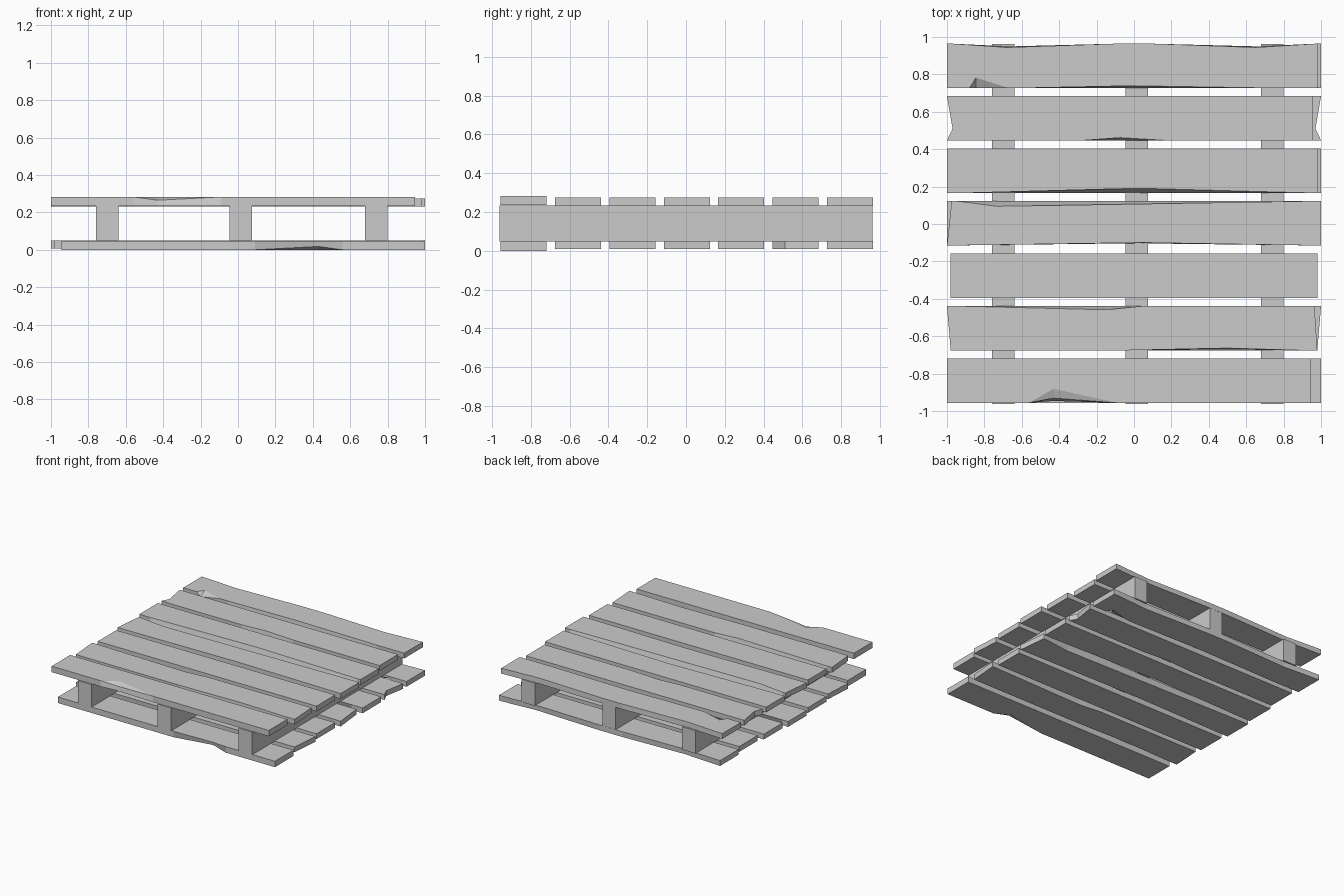
import bpy, bmesh
from mathutils import Matrix, Vector

cube = bpy.data.objects.get("Cube")
if cube:
    bpy.data.objects.remove(cube, do_unlink=True)

wood = bpy.data.materials.new("grey_wood")
wood.use_nodes = True
GREY = (0.6, 0.6, 0.6, 1)
wood.diffuse_color = GREY
wood.node_tree.nodes["Principled BSDF"].inputs["Base Color"].default_value = GREY

HEIGHT = 0.283
WIDTH = 0.237
PITCH = 0.2805


def add_object(name, bm):
    bmesh.ops.recalc_face_normals(bm, faces=bm.faces)
    mesh = bpy.data.meshes.new(name)
    bm.to_mesh(mesh)
    bm.free()
    mesh.materials.append(wood)
    obj = bpy.data.objects.new(name, mesh)
    bpy.context.scene.collection.objects.link(obj)
    return obj


def plank(name, y, left, right, z0, z1, front=(), back=(), flip=False):
    """Board with worn edges. Ends list (x, fraction of width) front to back.
    Wear is (x start, x middle, x end, recess at top, recess at bottom, drop, splinter depth)."""
    lo, hi = y - WIDTH / 2, y + WIDTH / 2
    bm = bmesh.new()
    lower, upper, surface = [], [], []

    def point(x, yy, y_low=None, drop=0, on_top=True):
        lower.append(bm.verts.new((x, yy if y_low is None else y_low, z0)))
        upper.append(bm.verts.new((x, yy, z1 - drop)))
        if on_top:
            surface.append(upper[-1])

    def worn_edge(chips, edge, inward):
        for a, m, b, top, bottom, drop, depth in chips:
            point(a, edge)
            point(m, edge + inward * top, edge + inward * bottom, drop, not depth)
            start, middle = upper[-2], upper[-1]
            if depth:
                tip = bm.verts.new((m, edge + inward * depth, z1))
                surface.append(tip)
            point(b, edge)
            if depth:
                bm.faces.new((start, middle, tip))
                bm.faces.new((middle, upper[-1], tip))

    # Outline, anticlockwise from the front left corner
    point(left[0][0], lo)
    worn_edge(front, lo, 1)
    for x, f in right:
        point(x, lo + f * WIDTH)
    worn_edge(back, hi, -1)
    for x, f in reversed(left[1:]):
        point(x, lo + f * WIDTH)

    bm.faces.new(surface)
    bm.faces.new(lower[::-1])
    for i in range(len(lower)):
        j = (i + 1) % len(lower)
        bm.faces.new((lower[i], lower[j], upper[j], upper[i]))
    # Bottom deck is the top deck turned over about the y axis
    if flip:
        bm.transform(Matrix.Translation((0, 0, HEIGHT)) @ Matrix.Rotation(3.14159265, 4, 'Y'))
    add_object(name, bm)


def end(a, b=None):
    return [(a, 0), (a if b is None else b, 1)]


# Boards from back to front: left end, right end, front wear, back wear
boards = [
    (end(-1), end(0.98),
     [(-0.88, -0.845, -0.67, 0, 0, 0.03, 0.055), (-0.6, 0, 0.73, 0.012, 0, 0, 0)],
     [(0.97, 0.65, 0.1, 0.02, 0.015, 0, 0), (-0.1, -0.68, -0.97, 0.02, 0.015, 0, 0)]),
    ([(-1, 0), (-0.97, 0.27), (-1, 1)], end(0.955),
     [(-0.28, -0.07, 0.18, 0.015, 0, 0, 0)], []),
    (end(-1), end(0.98), [(-0.9, 0.03, 0.95, 0.025, 0, 0, 0)], []),
    (end(-1, -0.975), end(1),
     [(-0.95, 0.05, 0.95, 0.015, 0.012, 0, 0)], [(0.95, -0.73, -0.95, 0.028, 0, 0, 0)]),
    (end(-0.98), end(0.98), [], []),
    (end(-0.98, -1), end(0.98, 0.965),
     [(-0.05, 0.5, 0.9, 0.012, 0.005, 0, 0)], [(0.05, -0.15, -0.95, 0.02, 0, 0, 0)]),
    (end(-1), end(0.945), [(-0.56, -0.43, -0.09, 0.025, 0.01, 0.018, 0.075)], []),
]
for i, (left, right, front, back) in enumerate(boards):
    is_front = i == len(boards) - 1
    z0, z1 = (0.235, HEIGHT) if is_front else (0.232, 0.275)
    for deck, flip in (("top", False), ("bottom", True)):
        plank(f"{deck}_plank_{i + 1}", (3 - i) * PITCH + 0.004, left, right, z0, z1, front, back, flip)

# Beams between the decks
for name, x in (("right_beam", -0.7), ("middle_beam", 0.015), ("left_beam", 0.74)):
    bm = bmesh.new()
    bmesh.ops.create_cube(bm, size=1)
    bmesh.ops.scale(bm, vec=Vector((0.12, 1.926, 0.185)), verts=bm.verts)
    bmesh.ops.translate(bm, vec=Vector((x, 0, HEIGHT / 2)), verts=bm.verts)
    add_object(name, bm)
